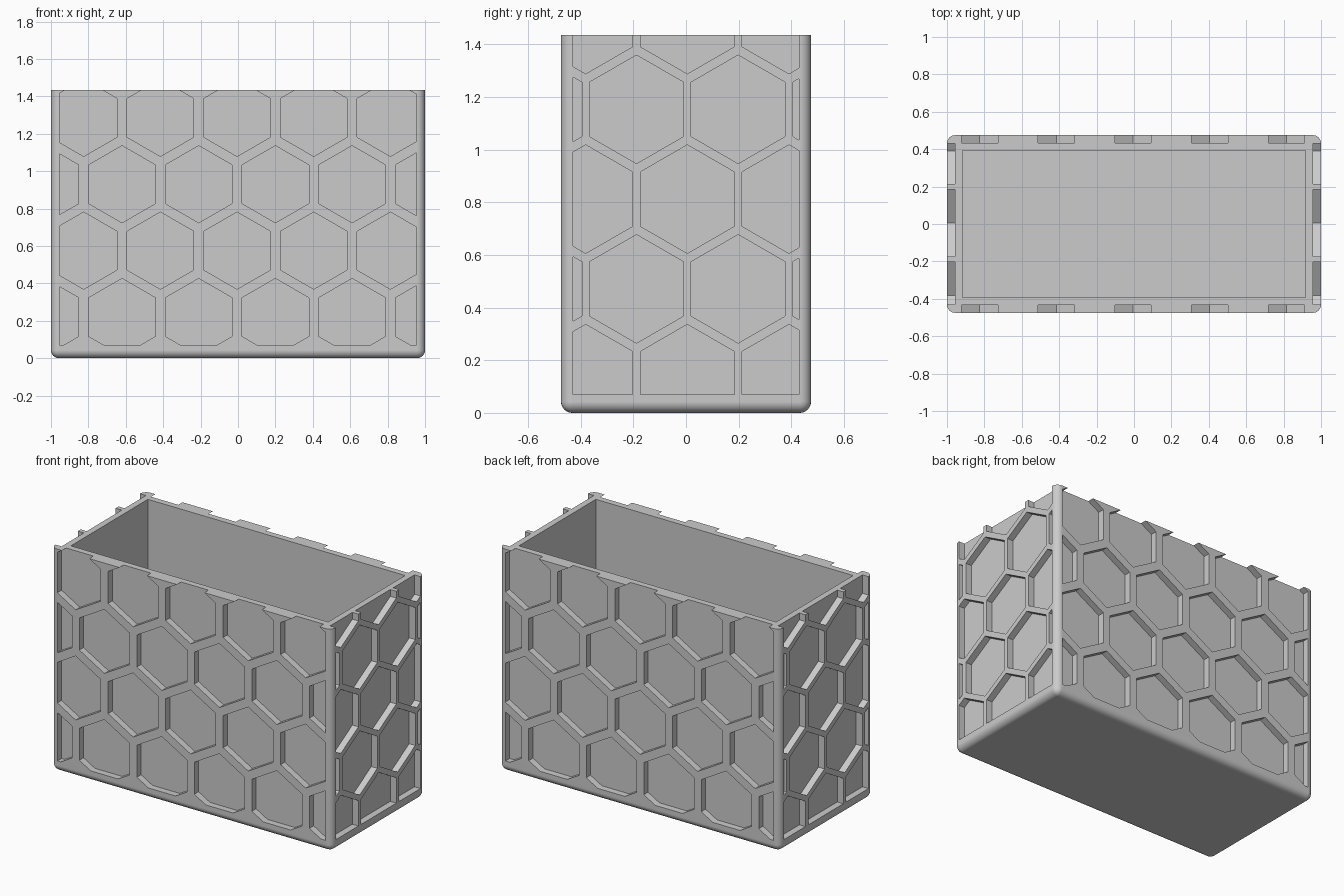
import bpy, bmesh, math
from mathutils import Vector, Matrix

HALF_X, HALF_Y, HEIGHT = 1.0, 0.475, 1.435
CORNER = 0.043      # rounding of upright and bottom edges
POCKET = 0.043      # depth of the hexagon recesses
WALL, FLOOR = 0.083, 0.08
HEX_R = 0.206
BORDER = 0.045      # plain margin beside the recesses
BOTTOM_MARGIN = 0.07

cube = bpy.data.objects.get("Cube")
if cube:
    bpy.data.objects.remove(cube, do_unlink=True)

grey = bpy.data.materials.new("plain_grey")
grey.use_nodes = True
colour = (0.6, 0.6, 0.6, 1)
grey.diffuse_color = colour
grey.node_tree.nodes["Principled BSDF"].inputs["Base Color"].default_value = colour


def finish(name, bm):
    """Turn a bmesh into a grey object."""
    bmesh.ops.recalc_face_normals(bm, faces=bm.faces)
    mesh = bpy.data.meshes.new(name)
    bm.to_mesh(mesh)
    bm.free()
    mesh.materials.append(grey)
    obj = bpy.data.objects.new(name, mesh)
    bpy.context.collection.objects.link(obj)
    return obj


def add_box(bm, low, high):
    low, high = Vector(low), Vector(high)
    size = Matrix.Diagonal((*(high - low), 1))
    place = Matrix.Translation((low + high) / 2)
    return bmesh.ops.create_cube(bm, size=1, matrix=place @ size)["verts"]


def clip(points, axis, limit, sign):
    """Keep the part of a 2D polygon where sign * coordinate < sign * limit."""
    kept = []
    for a, b in zip(points, points[1:] + points[:1]):
        da, db = sign * (a[axis] - limit), sign * (b[axis] - limit)
        if da <= 0:
            kept.append(a)
        if da * db < 0:
            kept.append(a.lerp(b, da / (da - db)))
    return kept


def add_pockets(bm, half, rows, pitch, shift, place):
    """Hexagon prisms for one wall; place maps (along, up, outward) to 3D."""
    for row, z in enumerate(rows):
        start = shift + (pitch / 2 if row % 2 == 0 else 0)
        for col in range(-4, 5):
            centre = Vector((start + col * pitch, z))
            hexagon = [centre + HEX_R * Vector((math.sin(i * math.pi / 3),
                                                math.cos(i * math.pi / 3)))
                       for i in range(6)]
            for axis, limit, sign in ((0, half - BORDER, 1), (0, BORDER - half, -1),
                                      (1, BOTTOM_MARGIN, -1), (1, HEIGHT + 0.03, 1)):
                hexagon = clip(hexagon, axis, limit, sign)
            if len(hexagon) < 3:
                continue
            inner = [bm.verts.new(place(p.x, p.y, -POCKET)) for p in hexagon]
            outer = [bm.verts.new(place(p.x, p.y, 0.05)) for p in hexagon]
            bm.faces.new(inner)
            bm.faces.new(outer)
            for i in range(len(inner)):
                j = (i + 1) % len(inner)
                bm.faces.new((inner[i], inner[j], outer[j], outer[i]))


# Solid block, rounded everywhere except at the rim
bm = bmesh.new()
add_box(bm, (-HALF_X, -HALF_Y, 0), (HALF_X, HALF_Y, HEIGHT))
round_edges = [e for e in bm.edges if min(v.co.z for v in e.verts) < 0.01]
bmesh.ops.bevel(bm, geom=round_edges, offset=CORNER, offset_type='OFFSET',
                segments=6, profile=0.5, affect='EDGES')
box = finish("honeycomb_box", bm)

# Cutter: inner cavity and the recesses of all four walls
bm = bmesh.new()
add_box(bm, (WALL - HALF_X, WALL - HALF_Y, FLOOR),
        (HALF_X - WALL, HALF_Y - WALL, HEIGHT + 0.1))
long_rows = [0.22 + 0.355 * i for i in range(4)]
short_rows = [0.13 + 0.341 * i for i in range(5)]
for side in (-1, 1):
    add_pockets(bm, HALF_X, long_rows, 0.41, -0.005,
                lambda u, z, d: (u, side * (HALF_Y + d), z))
    # The short walls start with a hexagon on the centre line
    add_pockets(bm, HALF_Y, short_rows, 0.386, 0.005 + 0.386 / 2,
                lambda u, z, d: (side * (HALF_X + d), u, z))
cutter = finish("cavity_cutter", bm)
cutter.hide_render = True

# Carve the box and tidy the shading
bpy.ops.object.select_all(action='DESELECT')
box.select_set(True)
bpy.context.view_layer.objects.active = box
carve = box.modifiers.new("carve", 'BOOLEAN')
carve.operation = 'DIFFERENCE'
carve.solver = 'EXACT'
carve.object = cutter
bpy.ops.object.modifier_apply(modifier=carve.name)
bpy.data.objects.remove(cutter, do_unlink=True)
bpy.ops.object.shade_smooth_by_angle(angle=math.radians(30))
weighted = box.modifiers.new("clean_normals", 'WEIGHTED_NORMAL')
weighted.keep_sharp = True
